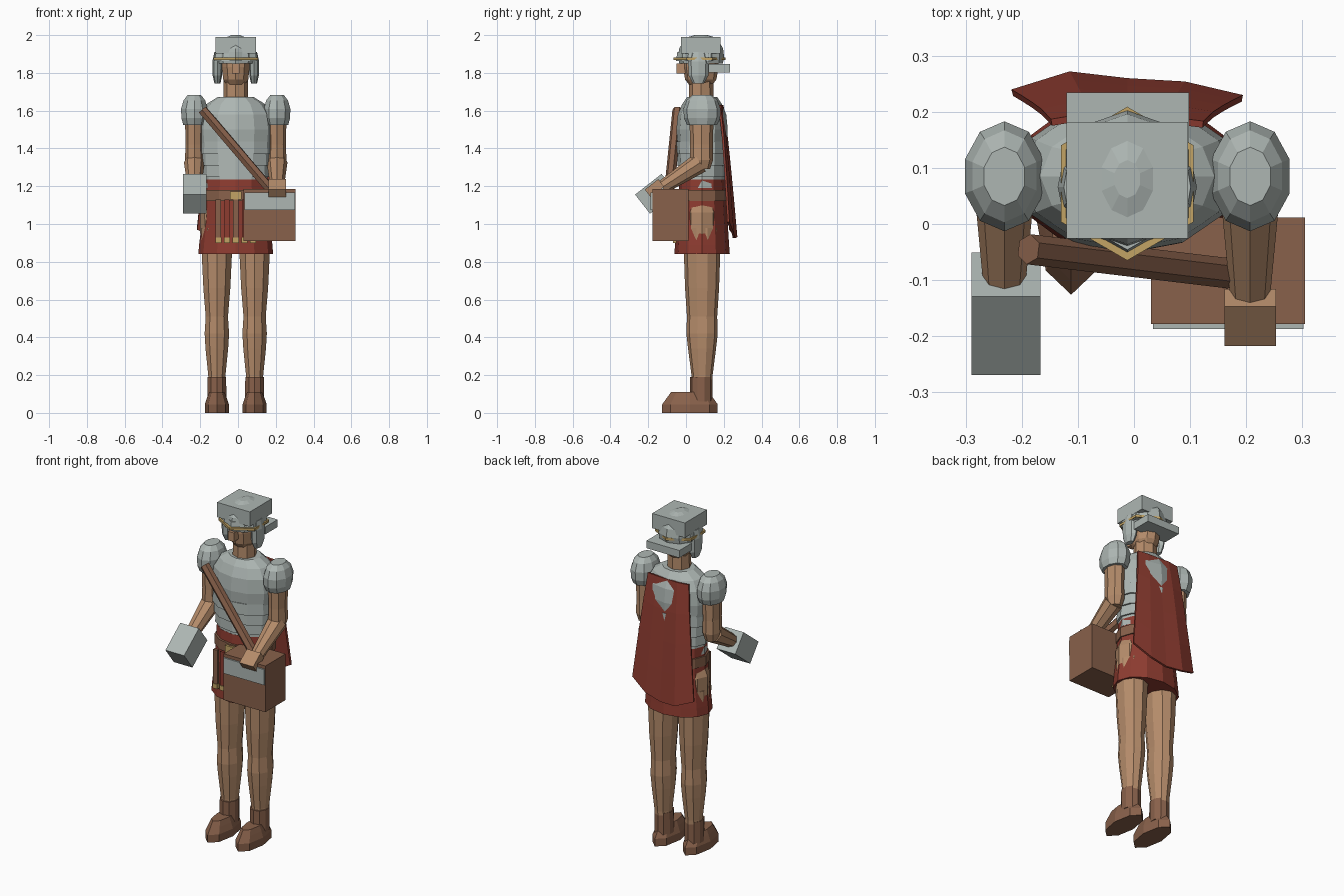
import bpy, bmesh, math
from mathutils import Vector, Matrix

if "Cube" in bpy.data.objects:
    bpy.data.objects.remove(bpy.data.objects["Cube"])

# Body axis
X0, Y0 = -0.012, 0.085


def material(name, rgb):
    m = bpy.data.materials.new(name)
    m.use_nodes = True
    m.diffuse_color = (*rgb, 1)
    m.node_tree.nodes["Principled BSDF"].inputs["Base Color"].default_value = (*rgb, 1)
    return m


STEEL = material("steel grey", (0.42, 0.47, 0.45))
SKIN = material("skin", (0.46, 0.26, 0.145))
LEATHER = material("brown leather", (0.25, 0.12, 0.07))
RED = material("red cloth", (0.27, 0.045, 0.03))
GOLD = material("brass", (0.54, 0.37, 0.13))


def finish(name, bm, mat):
    bmesh.ops.recalc_face_normals(bm, faces=bm.faces)
    me = bpy.data.meshes.new(name)
    bm.to_mesh(me)
    bm.free()
    me.materials.append(mat)
    ob = bpy.data.objects.new(name, me)
    bpy.context.collection.objects.link(ob)
    return ob


def skin_rings(name, rings, mat):
    """Bridge equal-length loops of points and cap both ends."""
    bm = bmesh.new()
    loops = [[bm.verts.new(p) for p in ring] for ring in rings]
    n = len(loops[0])
    for a, b in zip(loops, loops[1:]):
        for i in range(n):
            j = (i + 1) % n
            bm.faces.new((a[i], a[j], b[j], b[i]))
    bm.faces.new(loops[0])
    bm.faces.new(loops[-1])
    return finish(name, bm, mat)


def loft(name, mat, x, y, profile, sides=10, turn=0.25):
    """Stack of ellipses; profile rows are z, x radius, y radius."""
    ang = [math.tau * (i / sides + turn) for i in range(sides)]
    return skin_rings(name, [[(x + rx * math.cos(a), y + ry * math.sin(a), z) for a in ang]
                             for z, rx, ry in profile], mat)


def tube(name, mat, start, end, r1, r2, sides=8):
    """Straight tapered limb between two points."""
    start, end = Vector(start), Vector(end)
    q = (end - start).to_track_quat('Z', 'Y')
    ang = [math.tau * i / sides for i in range(sides)]
    return skin_rings(name, [[p + q @ Vector((r * math.cos(a), r * math.sin(a), 0)) for a in ang]
                             for p, r in ((start, r1), (end, r2))], mat)


def box(name, mat, lo, hi, tilt=0):
    lo, hi = Vector(lo), Vector(hi)
    bm = bmesh.new()
    mat4 = (Matrix.Translation((lo + hi) / 2) @ Matrix.Rotation(math.radians(tilt), 4, 'X')
            @ Matrix.Diagonal((*(hi - lo), 1)))
    bmesh.ops.create_cube(bm, size=1, matrix=mat4)
    return finish(name, bm, mat)


# Legs, boots, shoulders and arms on both sides
for side, s in (("left", 1), ("right", -1)):
    x = X0 + s * 0.1
    loft(side + "_leg", SKIN, x, 0.085, [
        (0.1, 0.045, 0.052), (0.2, 0.048, 0.056), (0.34, 0.063, 0.074), (0.42, 0.068, 0.083),
        (0.51, 0.062, 0.08), (0.66, 0.075, 0.09), (0.84, 0.084, 0.096), (0.98, 0.085, 0.096)])
    loft(side + "_boot_cuff", LEATHER, x, 0.08, [(0.06, 0.053, 0.06), (0.19, 0.052, 0.06)])
    loft(side + "_boot", LEATHER, x, 0.021, [
        (0, 0.064, 0.147), (0.045, 0.064, 0.147), (0.08, 0.052, 0.122), (0.11, 0.04, 0.1)], 8)

    x = X0 + s * 0.219
    loft(side + "_shoulder_guard", STEEL, x, Y0, [
        (1.525, 0.062, 0.08), (1.56, 0.072, 0.096), (1.61, 0.074, 0.098),
        (1.655, 0.06, 0.082), (1.682, 0.038, 0.052)])
    loft(side + "_upper_arm", SKIN, x, 0.082, [
        (1.29, 0.036, 0.045), (1.34, 0.05, 0.062), (1.42, 0.046, 0.06), (1.56, 0.05, 0.064)], 8)
    tube(side + "_forearm", SKIN, (x, 0.075, 1.325), (x, -0.125, 1.195), 0.055, 0.036)

# Hands
hx = X0 + 0.219
box("left_hand", SKIN, (hx - 0.046, -0.212, 1.165), (hx + 0.046, -0.122, 1.215), 38)
box("right_hand_block", STEEL, (-0.29, -0.249, 1.096), (-0.167, -0.071, 1.224), 38)

# Hips and skirt
loft("hips", SKIN, X0, Y0, [
    (0.9, 0.165, 0.1), (0.95, 0.188, 0.115), (1.06, 0.19, 0.115), (1.13, 0.16, 0.1)], 12)
loft("skirt", RED, X0, Y0, [
    (0.84, 0.198, 0.147), (0.89, 0.194, 0.143), (1.02, 0.178, 0.135), (1.12, 0.172, 0.128),
    (1.235, 0.168, 0.12)], 12)

# Belt, buckle and hanging studded straps
loft("belt", LEATHER, X0, Y0, [(1.122, 0.178, 0.137), (1.18, 0.178, 0.137)], 12)
box("belt_buckle", GOLD, (X0 - 0.03, -0.062, 1.13), (X0 + 0.03, -0.03, 1.172))
for i in range(5):
    x = X0 - 0.092 + i * 0.046
    box(f"apron_strap_{i}", LEATHER if i % 2 == 0 else RED,
        (x - 0.014, -0.066, 0.925), (x + 0.014, -0.05, 1.13))
    box(f"apron_tip_{i}", GOLD, (x - 0.016, -0.07, 0.9), (x + 0.016, -0.05, 0.928))

# Segmented cuirass: overlapping hoops below a solid chest
for i in range(4):
    z = 1.19 + i * 0.06
    r = 0.166 + i * 0.008
    loft(f"cuirass_hoop_{i}", STEEL, X0, Y0,
         [(z, r + 0.004, r * 0.7 + 0.004), (z + 0.066, r + 0.001, r * 0.7 + 0.002)], 12)
loft("cuirass_chest", STEEL, X0, Y0, [
    (1.425, 0.192, 0.13), (1.5, 0.198, 0.136), (1.58, 0.188, 0.128),
    (1.635, 0.155, 0.105), (1.672, 0.095, 0.08)], 12)

# Neck, head and nose
loft("neck", SKIN, X0, 0.08, [(1.62, 0.067, 0.066), (1.77, 0.064, 0.064)], 8)
loft("head", SKIN, X0, 0.078, [
    (1.735, 0.05, 0.06), (1.765, 0.07, 0.083), (1.83, 0.077, 0.094), (1.9, 0.077, 0.094)])
box("nose", SKIN, (X0 - 0.019, -0.05, 1.797), (X0 + 0.019, 0.0, 1.85))

# Helmet
loft("helmet_bowl", STEEL, X0, 0.08, [
    (1.85, 0.112, 0.115), (1.885, 0.115, 0.122), (1.93, 0.108, 0.116), (1.965, 0.085, 0.095),
    (1.99, 0.048, 0.068), (2.0, 0.024, 0.034)])
box("helmet_crown", STEEL, (-0.12, -0.026, 1.902), (0.096, 0.182, 1.99))
loft("helmet_rim", STEEL, X0, 0.072, [(1.862, 0.13, 0.125), (1.91, 0.12, 0.118)], 6)
loft("brow_band", GOLD, X0, 0.072, [(1.868, 0.136, 0.137), (1.882, 0.136, 0.137)], 6)
box("neck_guard", STEEL, (-0.12, 0.118, 1.802), (0.098, 0.234, 1.846))
for side, s in (("left", 1), ("right", -1)):
    loft(side + "_cheek_guard", STEEL, X0 + s * 0.097, 0.066, [
        (1.745, 0.016, 0.03), (1.785, 0.025, 0.052), (1.86, 0.027, 0.055), (1.91, 0.016, 0.04)], 8)

# Satchel with a front plate and its shoulder strap
box("satchel", LEATHER, (0.03, -0.178, 0.91), (0.305, 0.012, 1.185))
box("satchel_plate", STEEL, (0.034, -0.187, 1.073), (0.302, -0.177, 1.166))
tube("satchel_strap", LEATHER, (-0.188, -0.045, 1.605), (0.17, -0.088, 1.185), 0.027, 0.027, 6)

# Cape: a draped sheet, widening towards an uneven hem
bm = bmesh.new()
cols, rows = 5, 5
hem = [0.97, 0.93, 0.925, 0.95, 1.01]
fold = [-0.02, 0.012, 0.0, -0.006, -0.03]
grid = []
for r in range(rows):
    t = r / (rows - 1)
    grid.append([bm.verts.new((
        X0 + (c / 2 - 1) * (0.135 + 0.07 * t),
        0.188 + 0.066 * t ** 0.8 + fold[c] * (0.35 + 0.65 * t),
        1.63 + (hem[c] - 1.63) * t)) for c in range(cols)])
for r in range(rows - 1):
    for c in range(cols - 1):
        bm.faces.new((grid[r][c], grid[r][c + 1], grid[r + 1][c + 1], grid[r + 1][c]))
cape = finish("cape", bm, RED)
thick = cape.modifiers.new("thickness", 'SOLIDIFY')
thick.thickness = 0.012
thick.offset = 0
